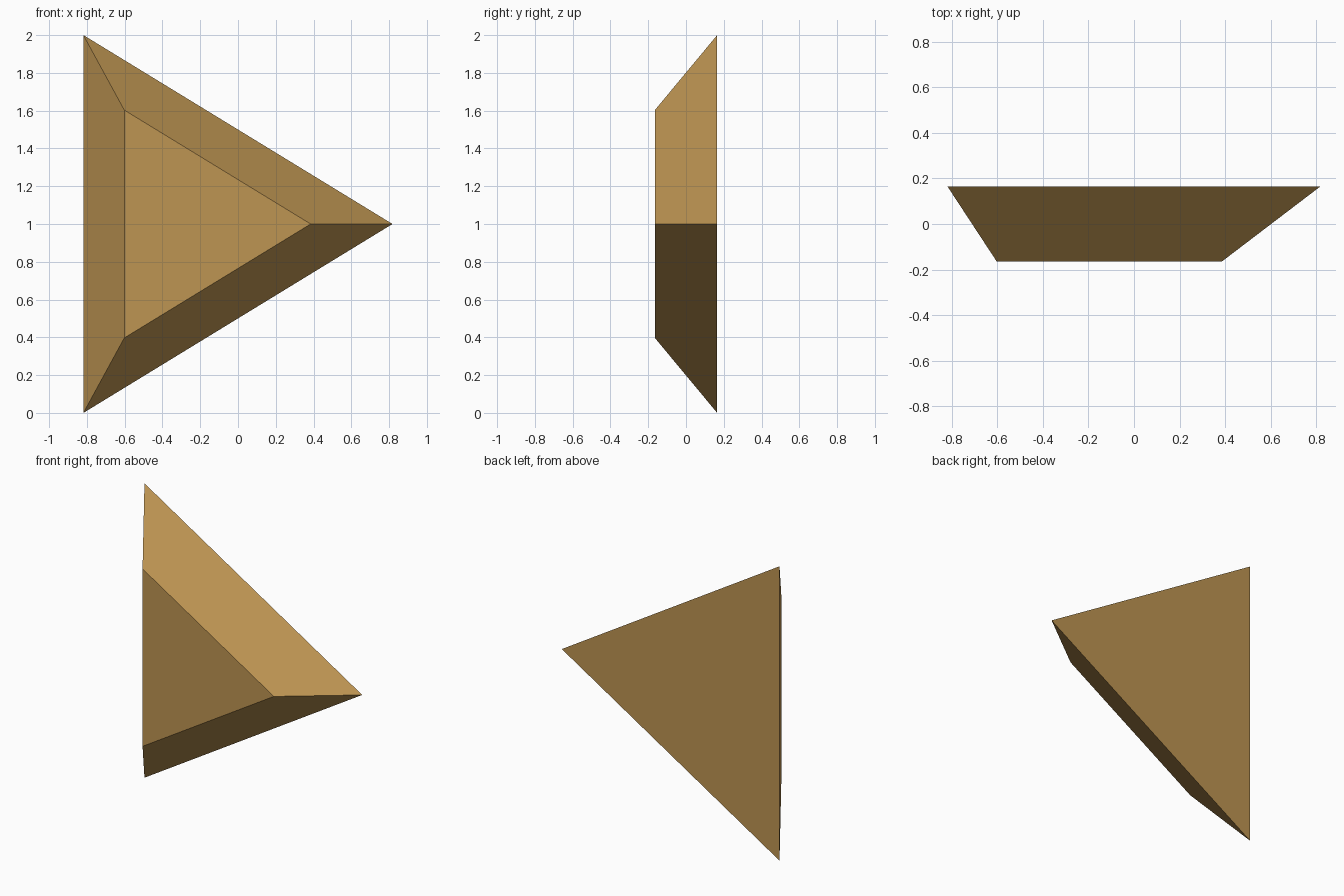
import bpy
import bmesh
import math

cube = bpy.data.objects.get("Cube")
if cube:
    bpy.data.objects.remove(cube, do_unlink=True)

# Single tan colour
tan = bpy.data.materials.new("tan")
tan.use_nodes = True
colour = (0.51, 0.298, 0.084, 1.0)
tan.diffuse_color = colour
bsdf = next(n for n in tan.node_tree.nodes if n.type == "BSDF_PRINCIPLED")
bsdf.inputs["Base Color"].default_value = colour

CENTRE_X, CENTRE_Z = -0.273, 1.0
RADIUS_X, RADIUS_Z = 1.091, 2 / math.sqrt(3)
HALF_DEPTH = 0.165


def triangle_ring(bm, scale, y):
    """Three corners around the centroid, one pointing to +x."""
    angles = [math.tau * i / 3 for i in range(3)]
    return [bm.verts.new((CENTRE_X + scale * RADIUS_X * math.cos(a), y,
                          CENTRE_Z + scale * RADIUS_Z * math.sin(a)))
            for a in angles]


# Truncated three-sided pyramid, wide at the back
bm = bmesh.new()
back = triangle_ring(bm, 1.0, HALF_DEPTH)
front = triangle_ring(bm, 0.603, -HALF_DEPTH)
bm.faces.new(back)
bm.faces.new(front)
for i in range(3):
    j = (i + 1) % 3
    bm.faces.new((back[i], back[j], front[j], front[i]))
bmesh.ops.recalc_face_normals(bm, faces=bm.faces)

mesh = bpy.data.meshes.new("triangular_wedge")
bm.to_mesh(mesh)
bm.free()
mesh.materials.append(tan)
wedge = bpy.data.objects.new("triangular_wedge", mesh)
bpy.context.collection.objects.link(wedge)
